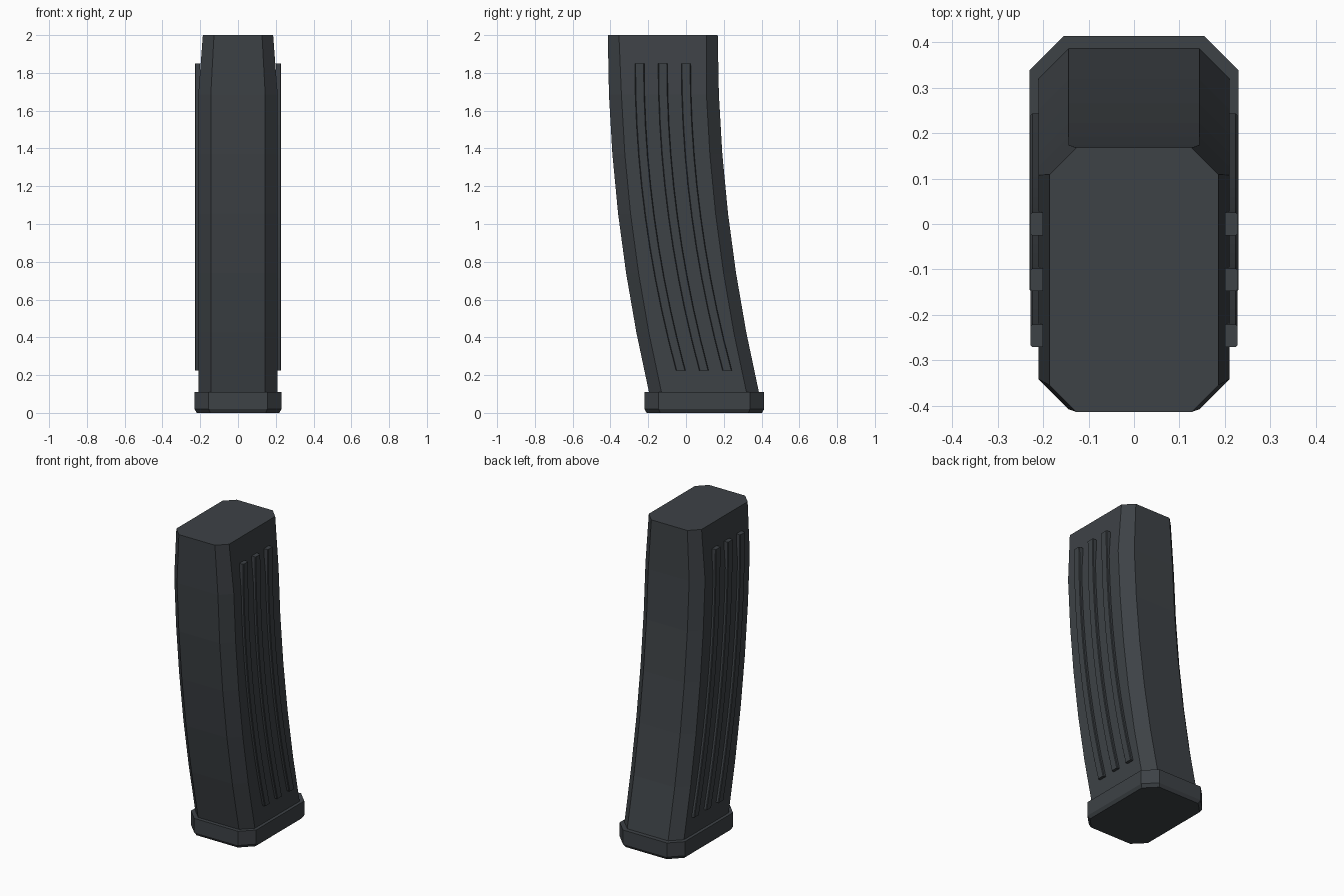
import bpy, bmesh

if "Cube" in bpy.data.objects:
    bpy.data.objects.remove(bpy.data.objects["Cube"])

gunmetal = bpy.data.materials.new("dark grey")
gunmetal.diffuse_color = (0.047, 0.054, 0.061, 1)
gunmetal.use_nodes = True
gunmetal.node_tree.nodes["Principled BSDF"].inputs["Base Color"].default_value = gunmetal.diffuse_color

Z0, Z1 = 0.11, 2.0


def curve_y(s):
    """Centre line of the curved body: s = 0 at the top, 1 at the base."""
    return -0.123 + 0.218 * s * s


def octagon(w, d, c, cy, z):
    """Rectangle with chamfered corners, half width w, half depth d."""
    pts = [(w, -d + c), (w, d - c), (w - c, d), (-w + c, d),
           (-w, d - c), (-w, -d + c), (-w + c, -d), (w - c, -d)]
    return [(x, y + cy, z) for x, y in pts]


def loft(name, sections):
    """Skin a list of closed rings and cap both ends."""
    bm = bmesh.new()
    rings = [[bm.verts.new(p) for p in sec] for sec in sections]
    n = len(rings[0])
    for a, b in zip(rings, rings[1:]):
        for i in range(n):
            j = (i + 1) % n
            bm.faces.new((a[i], a[j], b[j], b[i]))
    bm.faces.new(rings[0][::-1])
    bm.faces.new(rings[-1])
    bmesh.ops.recalc_face_normals(bm, faces=bm.faces)
    mesh = bpy.data.meshes.new(name)
    bm.to_mesh(mesh)
    bm.free()
    mesh.materials.append(gunmetal)
    obj = bpy.data.objects.new(name, mesh)
    bpy.context.collection.objects.link(obj)
    return obj


# Curved body, narrowed at the top
sections = []
for i in range(7):
    s = 1 - i / 6
    w, c = (0.186, 0.059) if i == 6 else (0.21, 0.066)
    sections.append(octagon(w, 0.291, c, curve_y(s), Z0 + (Z1 - Z0) * i / 6))
# short root sunk into the base plate
sections.insert(0, octagon(0.21, 0.291, 0.066, curve_y(1), 0.08))
loft("body", sections)

# Base plate with a bevelled underside
loft("base_plate", [
    octagon(0.218, 0.305, 0.072, 0.097, 0.0),
    octagon(0.23, 0.317, 0.075, 0.097, 0.02),
    octagon(0.23, 0.317, 0.075, 0.097, Z0),
])

# Three raised curved ribs on each side
for side, label in ((1, "right"), (-1, "left")):
    for k in (-1, 0, 1):
        rib = []
        for i in range(11):
            t = i / 10
            y = curve_y(1 - t) + k * 0.123
            z = 0.225 + 1.625 * t
            profile = [(0.2, -0.025), (0.224, -0.025), (0.228, -0.021),
                       (0.228, 0.021), (0.224, 0.025), (0.2, 0.025)]
            rib.append([(side * x, y + dy, z) for x, dy in profile])
        loft(f"{label}_rib_{k + 2}", rib)
